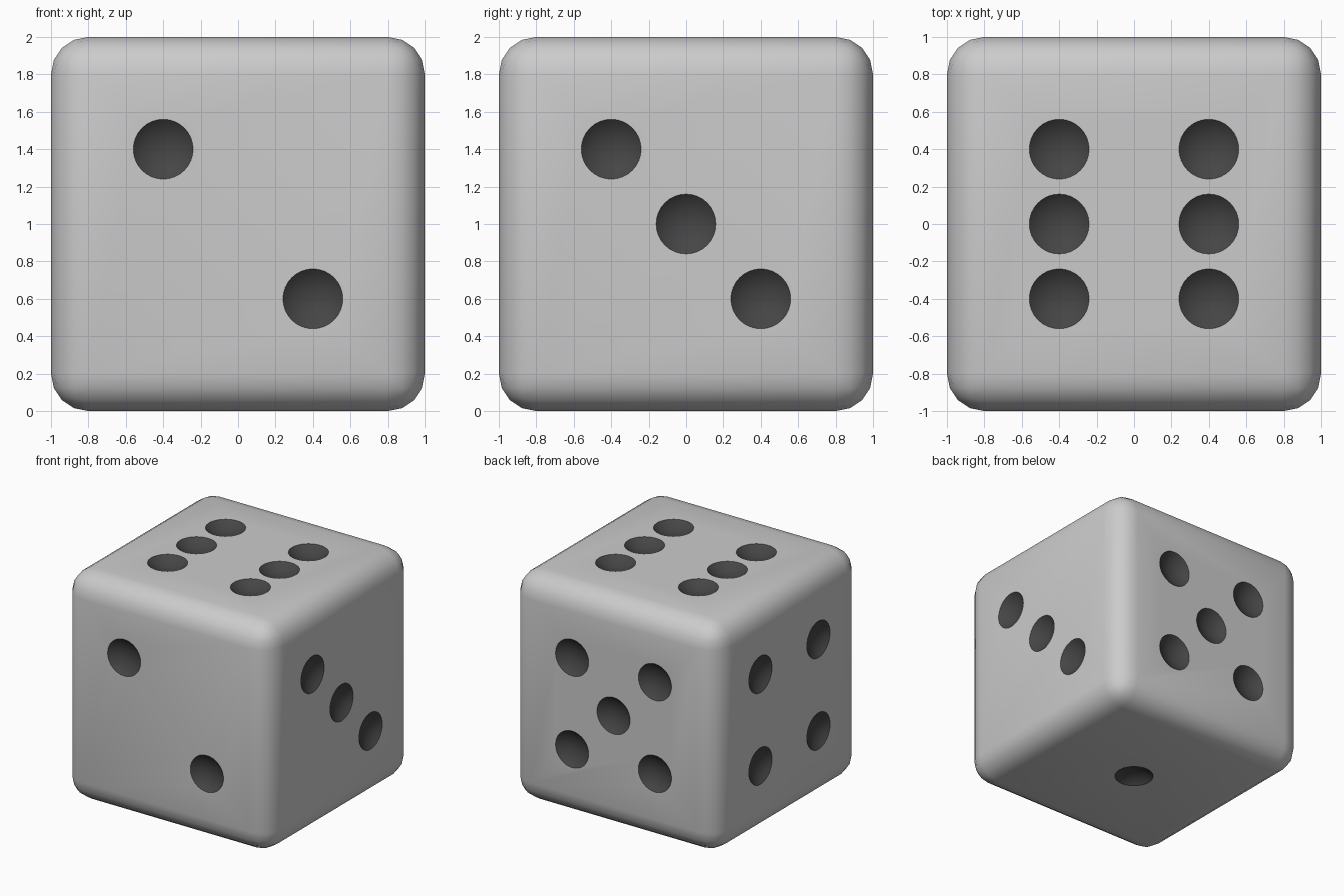
import bpy, bmesh
from math import radians
from mathutils import Matrix, Vector

if "Cube" in bpy.data.objects:
    bpy.data.objects.remove(bpy.data.objects["Cube"])

PIP_R, DEPTH, LIP, S = 0.16, 0.06, 0.02, 0.4
BALL_R = (PIP_R ** 2 + DEPTH ** 2) / (2 * DEPTH)

dark = bpy.data.materials.new("dark_pip")
dark.diffuse_color = (0.06, 0.06, 0.06, 1)
dark.use_nodes = True
dark.node_tree.nodes["Principled BSDF"].inputs["Base Color"].default_value = dark.diffuse_color

# Rounded cube body
bpy.ops.mesh.primitive_cube_add(size=2, location=(0, 0, 1))
die = bpy.context.object
die.name = "die"
bpy.ops.object.transform_apply(location=True)
die.data.materials.append(None)
die.data.materials.append(dark)
bev = die.modifiers.new("rounding", 'BEVEL')
bev.width, bev.segments = 0.2, 4
bpy.ops.object.modifier_apply(modifier=bev.name)

# Pip layouts in face coordinates (right, up)
diagonal = [(-S, S), (S, -S)]
corners = diagonal + [(S, S), (-S, -S)]
centre = [(0, 0)]
X, Y, Z = Vector((1, 0, 0)), Vector((0, 1, 0)), Vector((0, 0, 1))
faces = [                       # outward normal, face right, pips
    (-Z, X, centre),
    (-Y, X, diagonal),
    (X, Y, diagonal + centre),
    (-X, -Y, corners),
    (Y, -X, corners + centre),
    (Z, X, corners + [(-S, 0), (S, 0)]),
]


def add_pip(bm, normal, right, u, v):
    """Add a capped piece of a ball that scoops one shallow dish."""
    pip = bmesh.new()
    bmesh.ops.create_uvsphere(pip, u_segments=32, v_segments=48, radius=BALL_R)
    bmesh.ops.translate(pip, verts=pip.verts, vec=(u, v, 1 + BALL_R - DEPTH))
    bmesh.ops.bisect_plane(pip, geom=pip.verts[:] + pip.edges[:] + pip.faces[:],
                           plane_co=(0, 0, 1 + LIP), plane_no=(0, 0, 1), clear_outer=True)
    bmesh.ops.holes_fill(pip, edges=[e for e in pip.edges if e.is_boundary])
    bmesh.ops.recalc_face_normals(pip, faces=pip.faces)
    turn = Matrix((right, normal.cross(right), normal)).transposed().to_4x4()
    pip.transform(Matrix.Translation((0, 0, 1)) @ turn)
    part = bpy.data.meshes.new("pip_part")
    pip.to_mesh(part)
    pip.free()
    bm.from_mesh(part)
    bpy.data.meshes.remove(part)


# One cutter holding every pip
bm = bmesh.new()
for normal, right, pips in faces:
    for u, v in pips:
        add_pip(bm, normal, right, u, v)
for f in bm.faces:
    f.material_index = 1
mesh = bpy.data.meshes.new("pip_cutter")
bm.to_mesh(mesh)
bm.free()
mesh.materials.append(None)
mesh.materials.append(dark)
cutter = bpy.data.objects.new("pip_cutter", mesh)
bpy.context.collection.objects.link(cutter)
cutter.hide_render = True

# Scoop the pips out of the body
cut = die.modifiers.new("pips", 'BOOLEAN')
cut.operation, cut.solver, cut.object = 'DIFFERENCE', 'EXACT', cutter
bpy.context.view_layer.update()
bpy.ops.object.modifier_apply(modifier=cut.name)
bpy.data.objects.remove(cutter)

# Smooth shading with crisp pip rims
bpy.ops.object.shade_smooth_by_angle(angle=radians(30))
